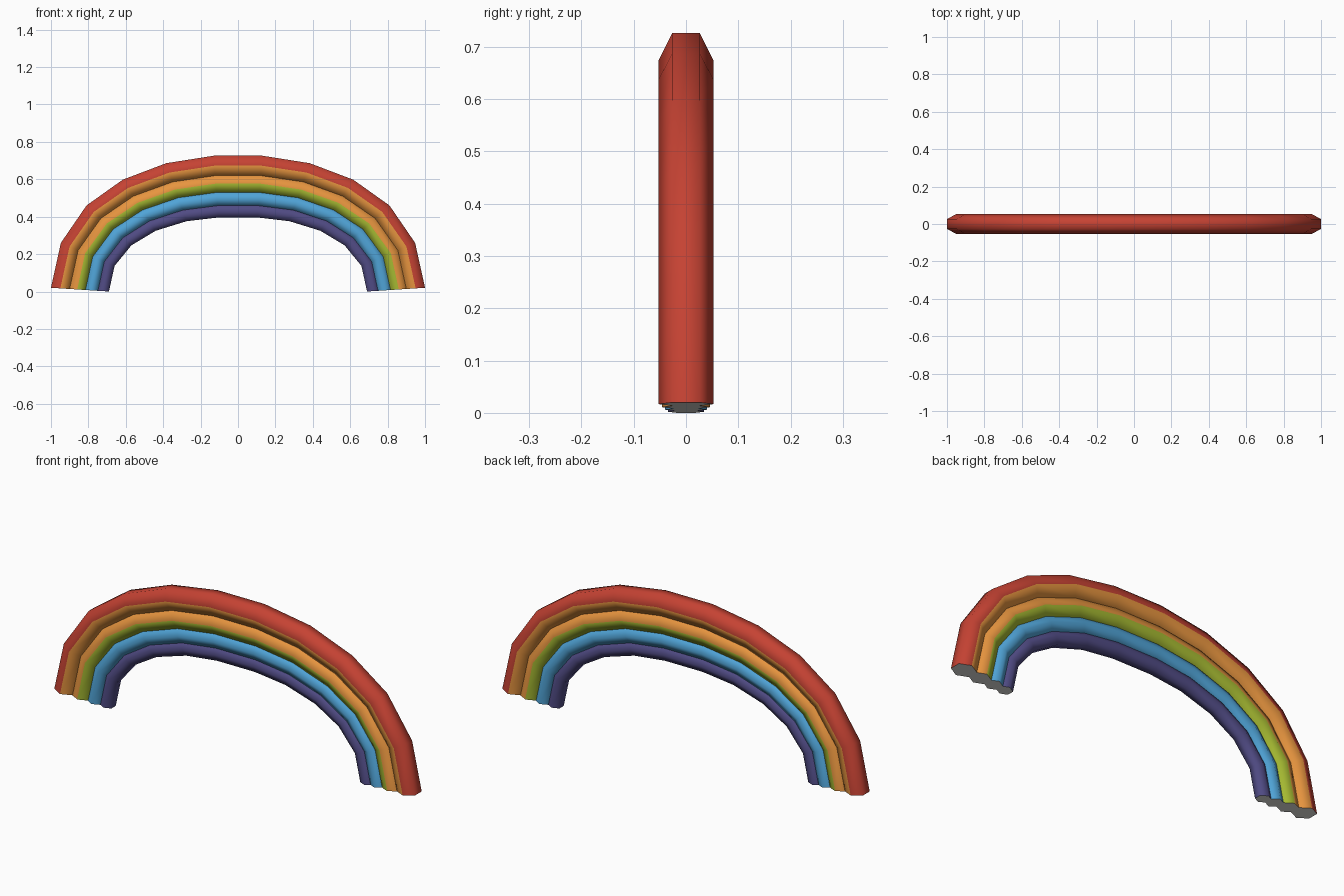
import bpy, bmesh
from mathutils import Vector

if "Cube" in bpy.data.objects:
    bpy.data.objects.remove(bpy.data.objects["Cube"])


def material(name, rgb):
    m = bpy.data.materials.new(name)
    m.diffuse_color = (*rgb, 1)
    m.use_nodes = True
    m.node_tree.nodes["Principled BSDF"].inputs["Base Color"].default_value = m.diffuse_color
    return m


red = material("red", (0.56, 0.055, 0.033))
orange = material("orange", (0.80, 0.30, 0.05))
green = material("lime green", (0.38, 0.49, 0.032))
blue = material("sky blue", (0.08, 0.37, 0.68))
indigo = material("indigo", (0.08, 0.07, 0.23))
white = material("white ends", (0.75, 0.75, 0.72))

# Outer and inner edge of the whole arch, right half (x, z), then mirrored
outer = [(1.0, .02), (.947, .26), (.81, .46), (.616, .598), (.384, .686), (.13, .726)]
inner = [(.69, .0), (.66, .137), (.57, .247), (.44, .325), (.275, .376), (.105, .396)]
outer += [(-x, z) for x, z in reversed(outer)]
inner += [(-x, z) for x, z in reversed(inner)]


def band(name, f0, f1, half_width, top_mat, bottom_mat):
    """Six-sided tube filling the arch between fractions f0 and f1 (0 = outer edge)."""
    section = [(.5, f0), (1, (f0 + f1) / 2), (.5, f1),
               (-.5, f1), (-1, (f0 + f1) / 2), (-.5, f0)]
    bm = bmesh.new()
    rings = []
    for o, i in zip(outer, inner):
        o, i = Vector(o), Vector(i)
        ring = []
        for w, f in section:
            p = o.lerp(i, f)
            ring.append(bm.verts.new((p.x, w * half_width, p.y)))
        rings.append(ring)
    # sides: outer half in the top colour, inner half in the bottom colour
    for a, b in zip(rings, rings[1:]):
        for k in range(6):
            n = (k + 1) % 6
            f = bm.faces.new((a[k], a[n], b[n], b[k]))
            f.material_index = 1 if k in (1, 2, 3) else 0
            f.smooth = True
    # white end caps with sharp rims
    for ring in (rings[0], rings[-1]):
        cap = bm.faces.new(ring)
        cap.material_index = 2
        for e in cap.edges:
            e.smooth = False
    bmesh.ops.recalc_face_normals(bm, faces=bm.faces[:])
    me = bpy.data.meshes.new(name)
    bm.to_mesh(me)
    bm.free()
    for m in (top_mat, bottom_mat, white):
        me.materials.append(m)
    ob = bpy.data.objects.new(name, me)
    bpy.context.collection.objects.link(ob)
    return ob


band("outer_red_band", 0, .322, .053, red, orange)
band("orange_green_band", .31, .595, .046, orange, green)
band("blue_band", .58, .81, .040, blue, blue)
band("inner_indigo_band", .79, 1, .034, indigo, indigo)
